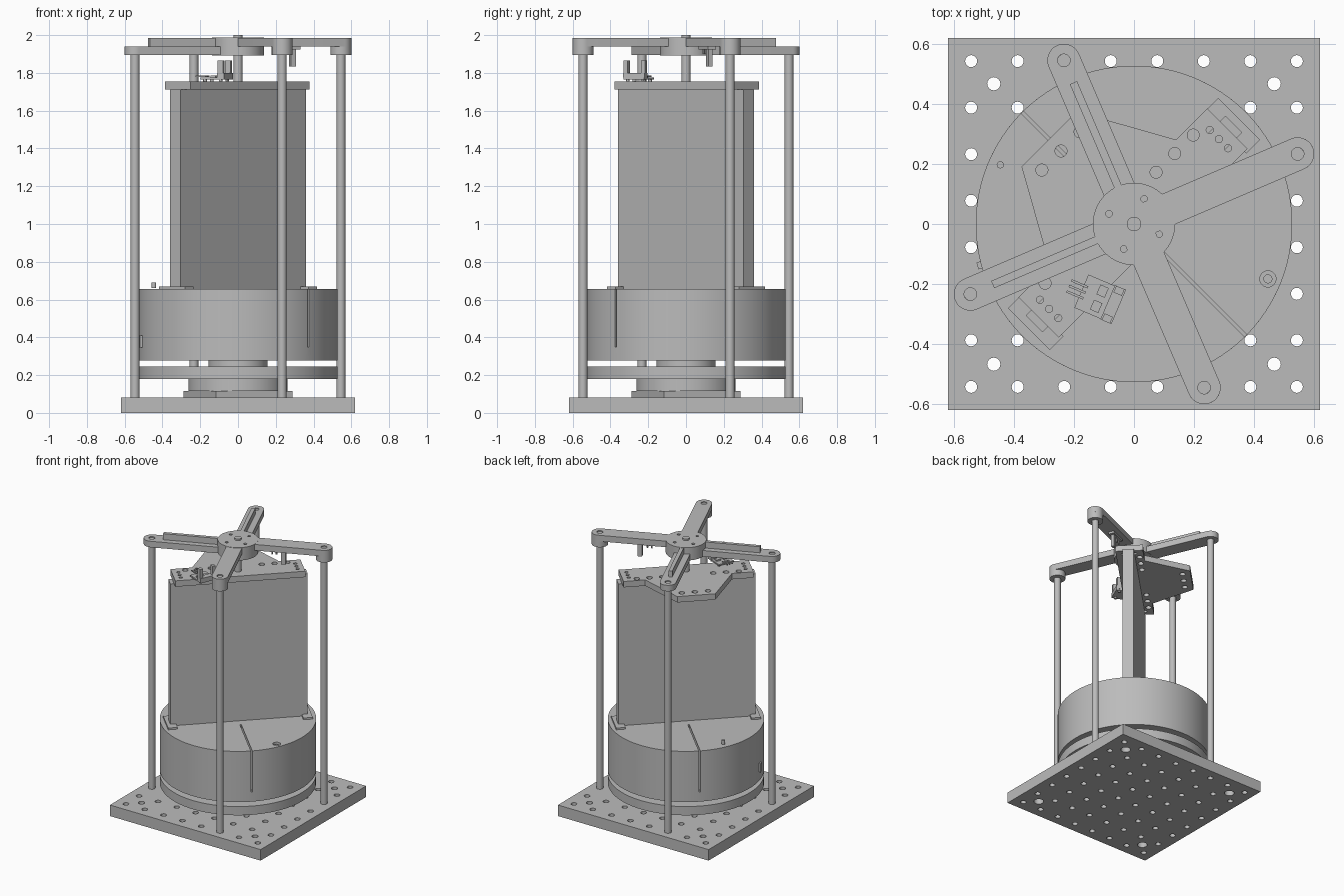
import bpy, bmesh
from math import sin, cos, radians, acos, degrees, pi

cube = bpy.data.objects.get("Cube")
if cube:
    bpy.data.objects.remove(cube, do_unlink=True)

grey = bpy.data.materials.new("machined_grey")
grey.use_nodes = True
grey.diffuse_color = (0.5, 0.5, 0.5, 1)
grey.node_tree.nodes["Principled BSDF"].inputs["Base Color"].default_value = (0.5, 0.5, 0.5, 1)


def polar(r, a):
    return r * cos(radians(a)), r * sin(radians(a))


def arc(r, a0, a1, n, cx=0, cy=0):
    pts = [polar(r, a0 + (a1 - a0) * i / n) for i in range(n + 1)]
    return [(x + cx, y + cy) for x, y in pts]


def circle(x, y, r, n=24):
    return arc(r, 0, 360, n, x, y)[:-1]


def rect(x0, x1, y0, y1):
    return [(x0, y0), (x1, y0), (x1, y1), (x0, y1)]


def prisms(name, outlines, z0, z1, turn=0, at=(0, 0)):
    """One object made of upright prisms, turned about z."""
    bm = bmesh.new()
    for pts in outlines:
        face = bm.faces.new([bm.verts.new((x, y, z0)) for x, y in pts])
        new = bmesh.ops.extrude_face_region(bm, geom=[face])["geom"]
        bmesh.ops.translate(bm, vec=(0, 0, z1 - z0),
                            verts=[v for v in new if isinstance(v, bmesh.types.BMVert)])
    bmesh.ops.recalc_face_normals(bm, faces=bm.faces)
    mesh = bpy.data.meshes.new(name)
    bm.to_mesh(mesh)
    bm.free()
    mesh.materials.append(grey)
    ob = bpy.data.objects.new(name, mesh)
    bpy.context.collection.objects.link(ob)
    ob.rotation_euler.z = radians(turn)
    ob.location = (*at, 0)
    return ob


def activate(ob):
    bpy.ops.object.select_all(action='DESELECT')
    ob.select_set(True)
    bpy.context.view_layer.objects.active = ob


def cut(ob, outlines, z0, z1, turn=0):
    tool = prisms("cutter", outlines, z0, z1, turn)
    tool.hide_render = True
    mod = ob.modifiers.new("holes", 'BOOLEAN')
    mod.operation, mod.solver, mod.object = 'DIFFERENCE', 'EXACT', tool
    activate(ob)
    bpy.ops.object.modifier_apply(modifier=mod.name)
    bpy.data.objects.remove(tool, do_unlink=True)


def disc(name, r, z0, z1, at=(0, 0), n=96):
    return prisms(name, [circle(0, 0, r, n)], z0, z1, 0, at)


# Perforated base plate
base = prisms("base_plate", [rect(-.62, .62, -.62, .62)], 0, .082)
grid = [(i - 3.5) * .155 for i in range(8)]
corners = [(x, y) for x in (-.467, .467) for y in (-.467, .467)]
cut(base, [circle(x, y, .02, 16) for x in grid for y in grid]
    + [circle(x, y, .022, 16) for x, y in corners], -.1, .2)
cut(base, [circle(x, y, .034) for x, y in corners], -.1, .04)

# Turntable stack
prisms("bearing_foot", [rect(-.22, .22, -.22, .22)], .082, .117, 23)
disc("bearing_body", .262, .117, .18)
disc("turntable_disc", .527, .18, .245)
disc("drum_spacer", .157, .245, .28)

# Drum with a split seam
drum = disc("drum", .527, .278, .655, n=128)
cut(drum, [rect(-.005, .005, -.6, -.1), rect(-.005, .005, .1, .6)], .35, .8, 45)
cut(drum, [circle(*polar(.482, -22.3), .027)], .6, .8)
disc("drum_screw", .015, .6, .645, polar(.482, -22.3), 20)
prisms("drum_port", [rect(.51, .54, -.012, .012)], .345, .41, 195)

# Raised hole ring on the back half, ended by straight cuts
TURN = 45
out_a, in_a = degrees(acos(.1 / .527)), degrees(acos(.1 / .365))
ring = prisms("hole_ring", [arc(.527, 90 - out_a, 90 + out_a, 56)
                            + arc(.365, 90 + in_a, 90 - in_a, 40)], .655, .692, TURN)
holes = [circle(*polar(.487, 90 + 10.55 * k), .021, 20) for k in range(-7, 8)]
holes += [circle(*polar(.4, 90 + 4 * k), .01, 12) for k in range(-17, 18, 2)]
holes += [circle(*polar(.459, 90 + a), .011, 12) for a in (-11, 11)]
cut(ring, holes, .66, .8, TURN)
disc("ring_screw", .012, .66, .69, polar(.487, 156.1), 16)

# Upright panel, its seats and its top plate
prisms("panel", [rect(-.47, .47, -.039, .039)], .655, 1.711, TURN)
for side in (-1, 1):
    prisms("panel_seat", [rect(*sorted((side * .43, side * .495)), -.098, .098)],
           .655, .668, TURN)
half = [(.445, -.09), (.445, .1), (.297, .1), (.13, .4)]
plate = prisms("top_plate", [half + [(-s, u) for s, u in reversed(half)]], 1.711, 1.755, TURN)
spots = [(s * k, .07, .02) for s in (.174, .262, .349) for k in (-1, 1)]
spots += [(s, .344, .02) for s in (-.09, 0, .09)]
spots += [(s, u, .012) for s in (-.4, .4) for u in (-.043, 0, .043)]
cut(plate, [circle(s, u, r, 20) for s, u, r in spots], 1.6, 1.8, TURN)

# Sensor module on the top plate
here = (-.12, -.247)
prisms("sensor_board", [rect(-.06, .075, -.06, .06)], 1.765, 1.775, -23, here)
prisms("sensor_feet", [circle(x, y, .01, 12) for x in (-.04, .05) for y in (-.045, .045)],
       1.755, 1.765, -23, here)
prisms("sensor_base", [rect(.035, .075, -.062, .062)], 1.775, 1.8, -23, here)
prisms("sensor_prongs", [rect(.04, .07, -.062, -.038), rect(.04, .07, .038, .062)],
       1.8, 1.866, -23, here)
prisms("sensor_chips", [rect(-.01, .02, -.045, -.01), rect(-.01, .02, .01, .045)],
       1.775, 1.785, -23, here)
prisms("sensor_pins", [rect(-.105, -.045, y - .004, y + .004) for y in (-.02, 0, .02)],
       1.777, 1.785, -23, here)

# Shaft, hub and four-armed top frame
disc("shaft", .024, 1.755, 1.9, n=32)
hub = disc("hub", .137, 1.893, 1.988, n=64)
cut(hub, [circle(*polar(.09, 68 + 90 * k), .011, 12) for k in range(4)], 1.94, 2.1)
disc("shaft_cap", .024, 1.988, 2.0, n=32)

REACH, WIDE = .593, .055
for angle, railed in ((23.2, False), (113.2, True), (203.2, True), (293.2, False)):
    end = polar(REACH, angle)
    low, high = (1.896, 1.941) if railed else (1.941, 1.986)
    arm = prisms("frame_arm", [[(.06, WIDE), (.06, -WIDE)]
                               + arc(WIDE, -90, 90, 20, REACH, 0)], low, high, angle)
    cut(arm, [circle(REACH, 0, .021)], low - .1, high + .1, angle)
    if railed:
        prisms("arm_rail", [rect(.13, .512, -.013, .013)], high, 1.986, angle)
    else:
        disc("arm_boss", WIDE, 1.896, 1.941, end, 40)
    disc("frame_post", .0235, .082, 1.896, end, 32)
    disc("post_screw", .021, 1.89, high - .008, end, 24)

# Flag and fixing pins under one plain arm
prisms("sensor_flag", [rect(.3, .33, -.012, .012)], 1.835, 1.941, 23.2)
prisms("flag_mount", [rect(.22, .35, -.022, .022)], 1.925, 1.941, 23.2)
prisms("flag_pins", [circle(x, 0, .006, 10) for x in (.235, .265)], 1.9, 1.925, 23.2)

# Soft shading on round walls, crisp edges elsewhere
for ob in list(bpy.context.collection.objects):
    if ob.type == 'MESH' and grey.name in ob.data.materials:
        activate(ob)
        bpy.ops.object.shade_smooth_by_angle(angle=pi / 6)
